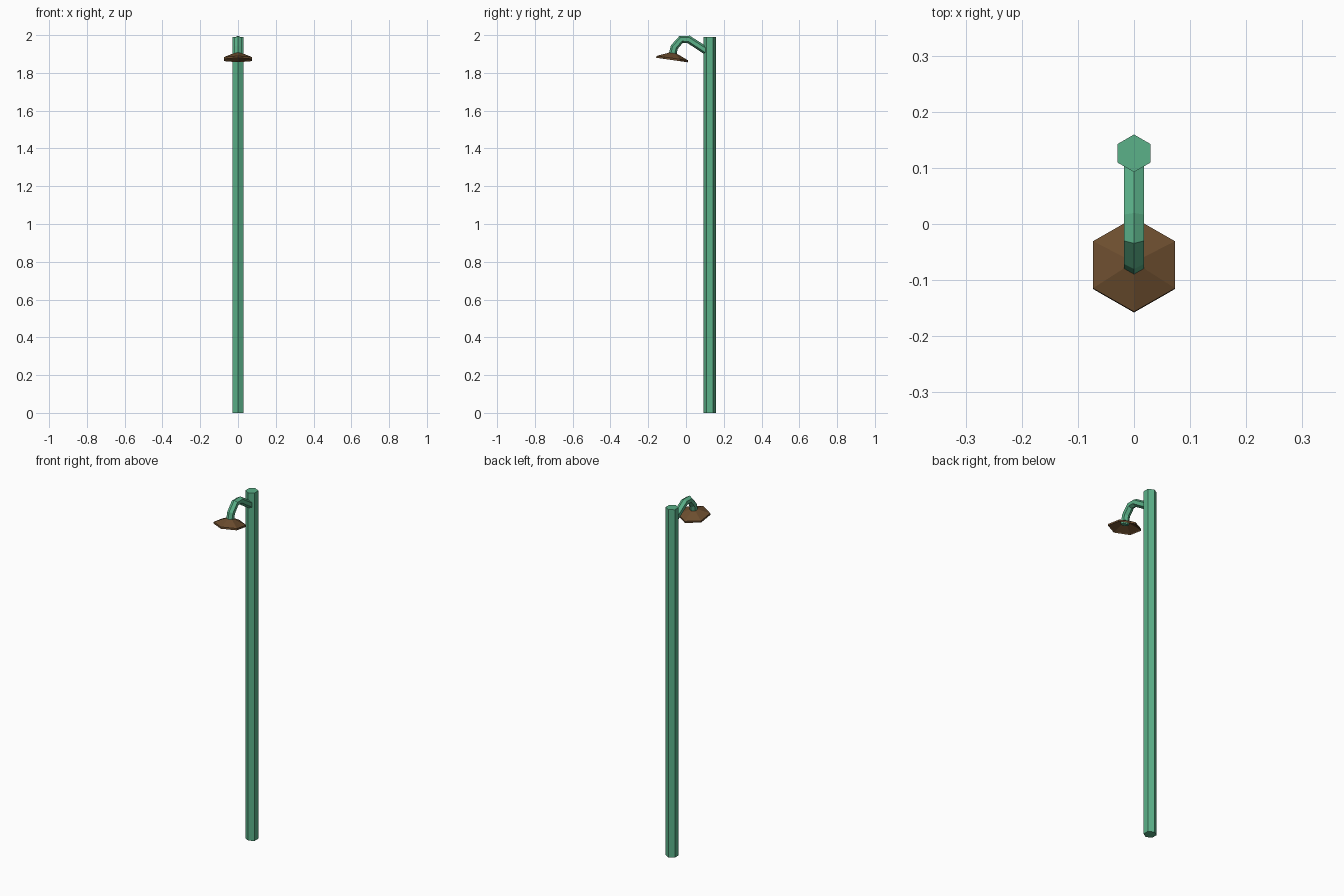
import bpy, bmesh, math
from mathutils import Vector, Matrix

if "Cube" in bpy.data.objects:
    bpy.data.objects.remove(bpy.data.objects["Cube"])


def material(name, rgb):
    m = bpy.data.materials.new(name)
    m.diffuse_color = (*rgb, 1)
    m.use_nodes = True
    m.node_tree.nodes["Principled BSDF"].inputs["Base Color"].default_value = m.diffuse_color
    return m


green = material("green paint", (0.105, 0.44, 0.25))
brown = material("rusty brown", (0.150, 0.075, 0.028))


def hex_loft(name, rings, mat, cap_start=True, cap_end=True):
    """Skin hexagonal rings: (centre, side axis, up axis, radius); a corner lies on the up axis."""
    bm = bmesh.new()
    loops = []
    for c, side, up, r in rings:
        loops.append([bm.verts.new(Vector(c) + r * (math.sin(a) * Vector(side) + math.cos(a) * Vector(up)))
                      for a in (k * math.pi / 3 for k in range(6))])
    for a, b in zip(loops, loops[1:]):
        for k in range(6):
            j = (k + 1) % 6
            bm.faces.new((a[k], a[j], b[j], b[k]))
    if cap_start:
        bm.faces.new(loops[0][::-1])
    if cap_end:
        bm.faces.new(loops[-1])
    bmesh.ops.recalc_face_normals(bm, faces=bm.faces)
    mesh = bpy.data.meshes.new(name)
    bm.to_mesh(mesh)
    bm.free()
    mesh.materials.append(mat)
    ob = bpy.data.objects.new(name, mesh)
    bpy.context.collection.objects.link(ob)
    return ob


X = (1, 0, 0)

# Upright hexagonal post
hex_loft("post", [((0, 0.126, z), X, (0, 1, 0), 0.0335) for z in (0, 1.99)], green)

# Curved bracket arm: mitred hexagonal tube along a bent path
path = [Vector((0, y, z)) for y, z in
        ((0.115, 1.912), (0.014, 1.977), (-0.026, 1.977), (-0.062, 1.936), (-0.073, 1.888))]
rings = []
for i, p in enumerate(path):
    d_in = (p - path[max(i - 1, 0)]).normalized()
    d_out = (path[min(i + 1, len(path) - 1)] - p).normalized()
    t = (d_in + d_out).normalized()
    rings.append((p, X, Vector((0, t.z, -t.y)), 0.0205))
hex_loft("arm", rings, green)

# Tilted lamp shade: short rim and shallow cone, hollow underneath
tilt = Matrix.Rotation(math.radians(-8), 3, 'X')
centre = Vector((0, -0.074, 1.868))
up_y = tilt @ Vector((0, 1, 0))
profile = ((0.075, 0.004), (0.018, 0.030), (0.018, 0.038), (0.0845, 0.010), (0.0845, 0.0))
shade = [(centre + tilt @ Vector((0, 0, h)), X, up_y, r) for r, h in
         ((0.0845, 0.0), (0.0845, 0.010), (0.020, 0.037))]
inner = [(centre + tilt @ Vector((0, 0, h)), X, up_y, r) for r, h in
         ((0.020, 0.031), (0.082, 0.004), (0.0845, 0.0))]
hex_loft("lamp_shade", shade + inner, brown, False, False)
